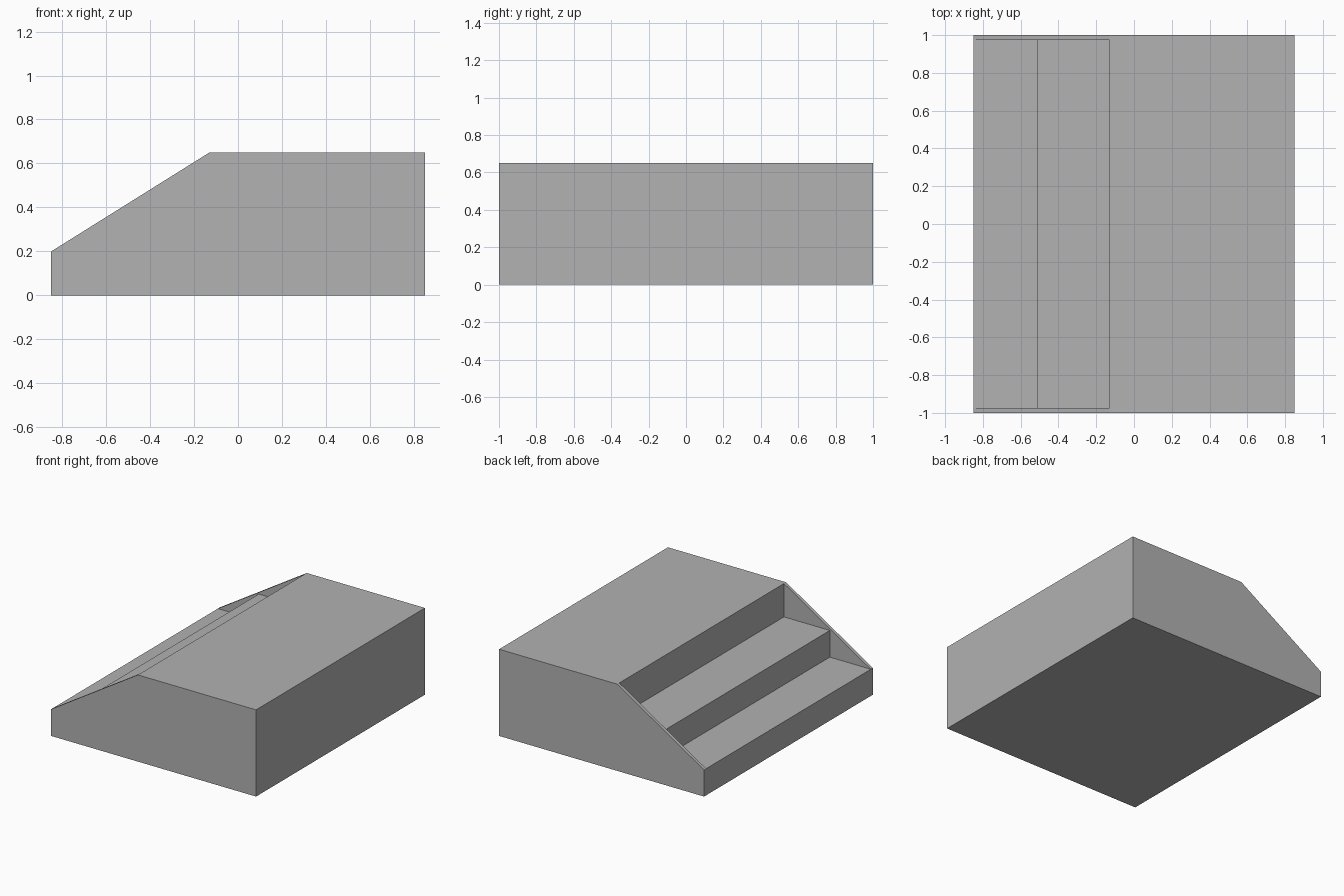
import bpy
import bmesh

cube = bpy.data.objects.get("Cube")
if cube:
    bpy.data.objects.remove(cube, do_unlink=True)

grey = bpy.data.materials.new("mid_grey")
grey.use_nodes = True
colour = (0.445, 0.445, 0.445, 1)
grey.diffuse_color = colour
grey.node_tree.nodes["Principled BSDF"].inputs["Base Color"].default_value = colour

LEFT, RIGHT = 0.85, -0.85        # ends along x
HALF, PANEL = 1.0, 0.025         # half width and side panel thickness
LOW, MID, TOP = 0.2, 0.4, 0.65   # tread heights
RISER_MID, RISER_TOP = -0.51, -0.13


def extrude_profile(name, profile, y_start, y_end):
    """Extrude an (x, z) outline along y into a solid."""
    bm = bmesh.new()
    face = bm.faces.new([bm.verts.new((x, y_start, z)) for x, z in profile])
    result = bmesh.ops.extrude_face_region(bm, geom=[face])
    verts = [v for v in result["geom"] if isinstance(v, bmesh.types.BMVert)]
    bmesh.ops.translate(bm, verts=verts, vec=(0, y_end - y_start, 0))
    bmesh.ops.recalc_face_normals(bm, faces=bm.faces)
    mesh = bpy.data.meshes.new(name)
    bm.to_mesh(mesh)
    bm.free()
    mesh.materials.append(grey)
    obj = bpy.data.objects.new(name, mesh)
    bpy.context.collection.objects.link(obj)
    return obj


# Stepped body with two treads and a broad platform
steps = [(RIGHT, 0), (LEFT, 0), (LEFT, TOP), (RISER_TOP, TOP), (RISER_TOP, MID),
         (RISER_MID, MID), (RISER_MID, LOW), (RIGHT, LOW)]
extrude_profile("stepped_platform", steps, PANEL - HALF, HALF - PANEL)

# Thin side panels with a sloping edge beside the steps
side = [(RIGHT, 0), (LEFT, 0), (LEFT, TOP), (RISER_TOP, TOP), (RIGHT, LOW)]
for name, sign in (("front_side_panel", -1), ("back_side_panel", 1)):
    extrude_profile(name, side, sign * (HALF - PANEL), sign * HALF)
